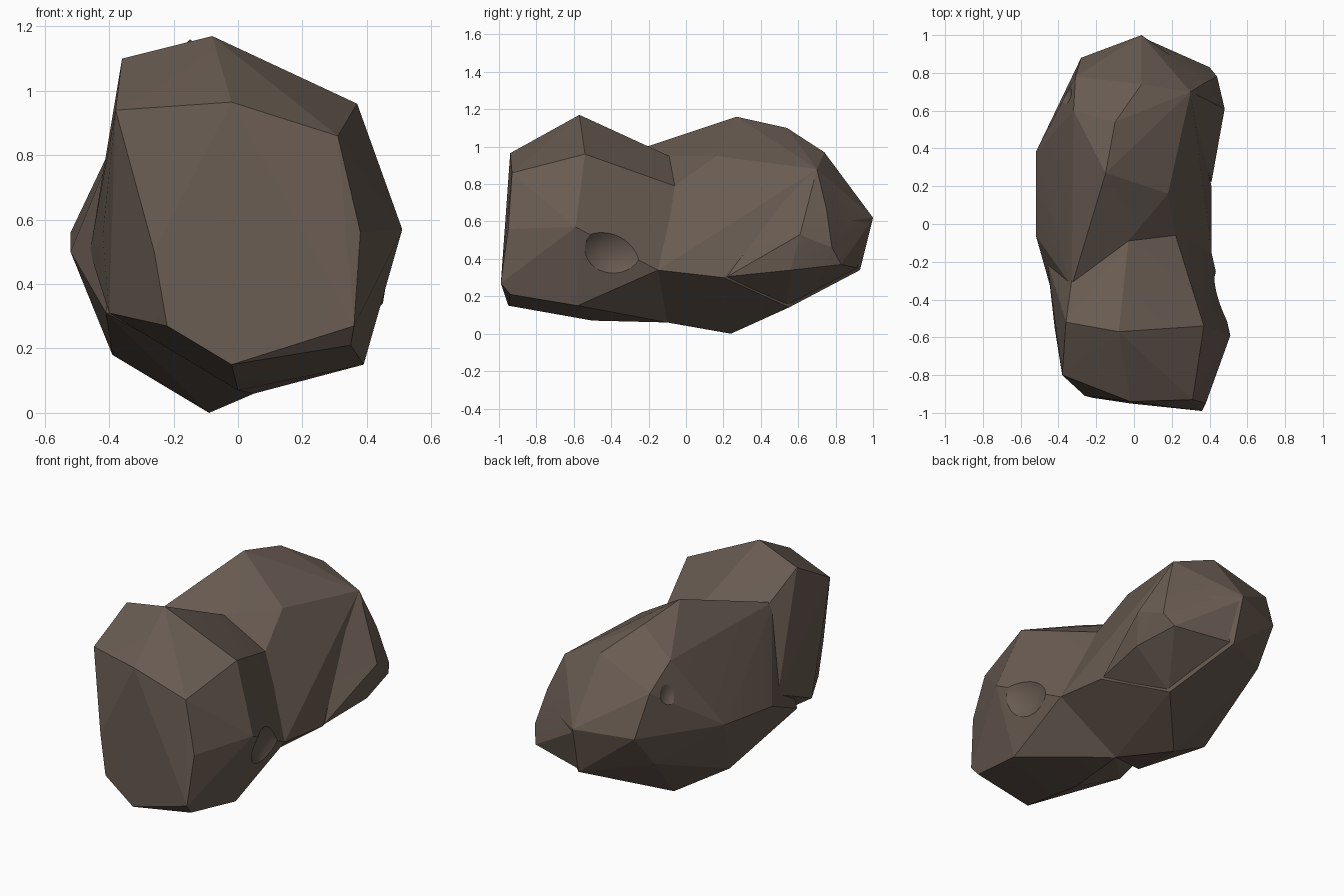
import bpy, bmesh

if "Cube" in bpy.data.objects:
    bpy.data.objects.remove(bpy.data.objects["Cube"])

stone = bpy.data.materials.new("brown stone")
stone.diffuse_color = (0.14, 0.105, 0.083, 1)
stone.use_nodes = True
stone.node_tree.nodes["Principled BSDF"].inputs["Base Color"].default_value = stone.diffuse_color


def hull(name, pts):
    """Faceted convex chunk from a few corner points."""
    bm = bmesh.new()
    for p in pts:
        bm.verts.new(p)
    res = bmesh.ops.convex_hull(bm, input=bm.verts[:])
    loose = {g for g in res["geom_interior"] + res["geom_unused"]
             if isinstance(g, bmesh.types.BMVert)}
    bmesh.ops.delete(bm, geom=[v for v in loose if v.is_valid], context='VERTS')
    bmesh.ops.recalc_face_normals(bm, faces=bm.faces[:])
    me = bpy.data.meshes.new(name)
    bm.to_mesh(me)
    bm.free()
    me.materials.append(stone)
    ob = bpy.data.objects.new(name, me)
    bpy.context.collection.objects.link(ob)
    return ob


def boolean(ob, other, op):
    m = ob.modifiers.new(op.lower(), 'BOOLEAN')
    m.object, m.operation, m.solver = other, op, 'EXACT'
    bpy.context.view_layer.objects.active = ob
    bpy.ops.object.modifier_apply(modifier=m.name)
    bpy.data.objects.remove(other)


# Front lobe: peaked block, its rear underside running into the long body
front = [(-.08, -.57, 1.17), (-.36, -.52, 1.10), (-.38, -.8, .94), (-.02, -.94, .965),
         (.31, -.93, .86), (.37, -.54, .96), (.51, -.59, .57), (.38, -.95, .56),
         (.36, -.99, .27), (.35, -.94, .21), (.39, -.58, .15), (-.02, -.95, .15),
         (-.22, -.92, .27), (-.26, -.91, .5), (-.42, -.55, .55), (-.40, -.6, .31),
         (-.03, -.09, .95), (.22, -.06, .79), (.28, -.04, .6), (.41, -.15, .34),
         (0, -.5, .07), (-.33, -.3, .96), (.05, -.1, .06), (-.46, -.2, .5)]
rock = hull("boulder", front)

# Back lobe: long body with a diagonal ridge and a hollow right flank
back = [(-.15, .27, 1.16), (-.33, -.33, .96), (.18, .16, .95), (-.03, -.09, .95),
        (.22, -.06, .79), (.27, -.03, .58), (.41, -.15, .34), (.41, .2, .30),
        (.29, .34, .6), (.32, .5, .75), (.28, .83, .6), (.3, .7, .88),
        (.04, .74, .97), (-.1, .54, 1.10), (-.32, .6, .97),
        (-.31, .78, .84), (-.28, .88, .6), (.04, 1, .62), (.05, .93, .34),
        (-.3, .72, .4), (-.52, .38, .56), (-.52, -.06, .5), (-.39, .15, .18),
        (-.09, .24, 0), (.05, -.1, .06), (-.41, -.45, .31), (.2, .55, .14)]
boolean(rock, hull("back_lobe", back), 'UNION')

# Low shoulder bulging from the rear right flank
shoulder = [(.48, .61, .53), (.44, .78, .46), (.38, .75, .67), (.3, .70, .88),
            (.32, .52, .73), (.41, .22, .305), (.40, .83, .37), (.1, .6, .5),
            (.04, .99, .6), (.05, .92, .35), (.45, .56, .34), (.2, .54, .15)]
boolean(rock, hull("shoulder", shoulder), 'UNION')

# Worn hollow and shallow chips
for loc, size in [((.655, -.37, .41), (.25, .26, .23)),
                  ((-.42, .70, .84), (.09, .09, .12))]:
    bpy.ops.mesh.primitive_ico_sphere_add(subdivisions=4, radius=1, location=loc)
    cutter = bpy.context.object
    cutter.scale = size
    cutter.hide_render = True
    cutter.data.materials.append(stone)
    bpy.context.view_layer.update()
    boolean(rock, cutter, 'DIFFERENCE')

# Crisp facets, smooth only inside the worn hollows
rock.data.polygons.foreach_set("material_index", [0] * len(rock.data.polygons))
for p in rock.data.polygons:
    p.use_smooth = p.area < 0.002
bpy.ops.object.select_all(action='DESELECT')
rock.select_set(True)
bpy.context.view_layer.objects.active = rock
bpy.ops.object.shade_smooth_by_angle(angle=0.15)
